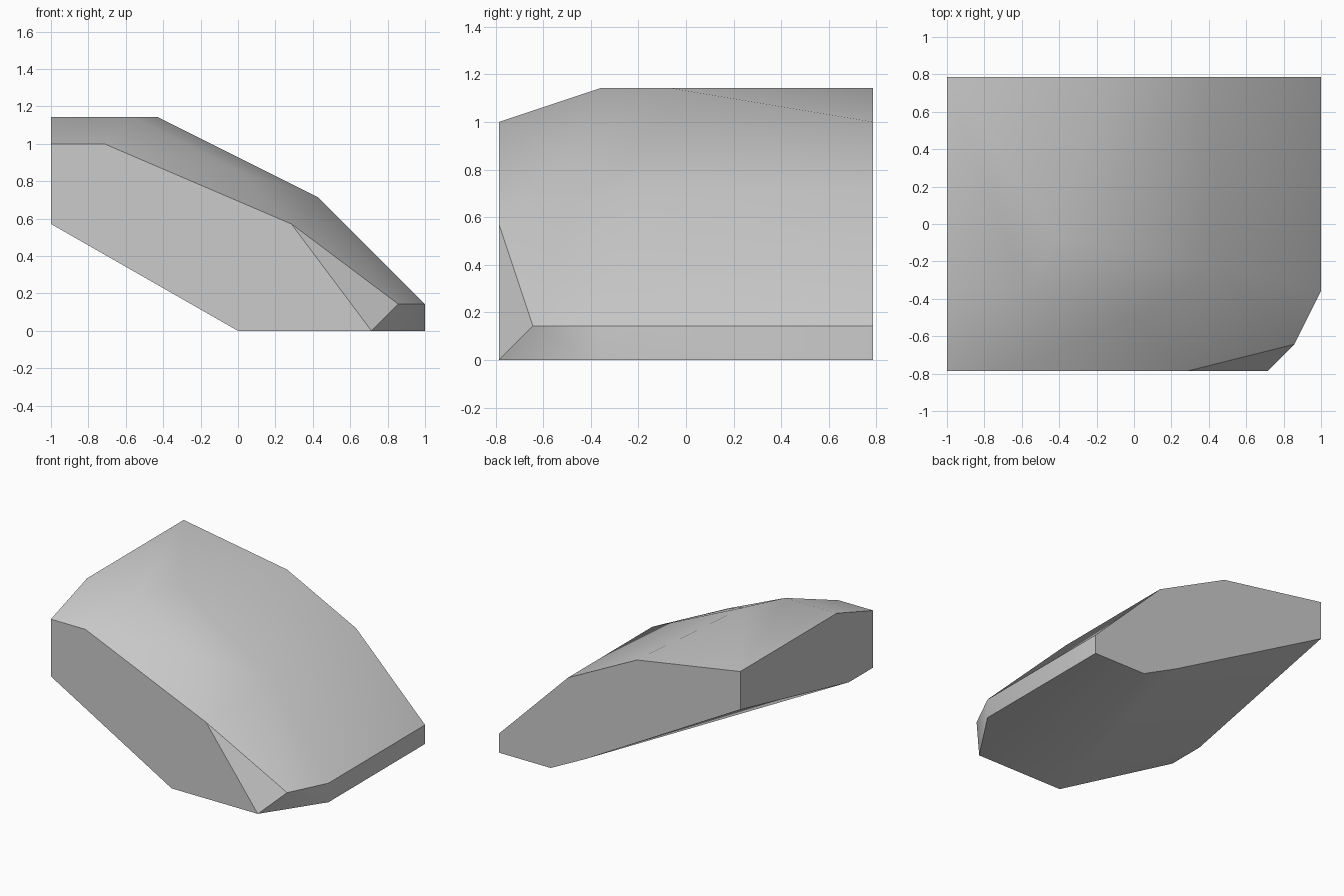
import bpy
import bmesh
import math
from mathutils import Vector

# Remove only the default cube
default_cube = bpy.data.objects.get("Cube")
if default_cube:
    bpy.data.objects.remove(default_cube, do_unlink=True)

# The block is laid out on a lattice of even steps
STEP = 1 / 7
DEPTH_STEPS = 11


def lattice_point(x, y, z):
    """Turn lattice steps into a position centred on the depth axis."""
    return Vector((x, y - DEPTH_STEPS / 2, z)) * STEP


def make_material(name, color):
    material = bpy.data.materials.new(name)
    material.use_nodes = True
    material.diffuse_color = color
    shader = material.node_tree.nodes["Principled BSDF"]
    shader.inputs["Base Color"].default_value = color
    shader.inputs["Roughness"].default_value = 0.8
    return material


# Flat front and back outlines, as (x, z) lattice steps
front_outline = [(-7, 4), (0, 0), (5, 0), (2, 4), (-5, 7), (-7, 7)]
back_outline = [(-7, 6), (2, 1), (4, 0), (7, 0), (7, 1), (3, 5), (-1, 7), (-7, 8)]

# Corners between the outlines: upper ridge, chamfered shoulder, side ends
ridge = [(-7, 3, 8), (-3, 5, 8), (3, 4, 5)]
shoulder = [(-4, 3, 8), (0, 2, 6), (2, 3, 5), (6, 1, 1)]
ends = [(-7, 2, 4), (7, 3, 0), (7, 3, 1)]

corners = [(x, 0, z) for x, z in front_outline]
corners += [(x, DEPTH_STEPS, z) for x, z in back_outline]
corners += ridge + shoulder + ends


def make_hull(name, points, material):
    """Wrap a closed faceted skin around the points and merge flat areas."""
    bm = bmesh.new()
    for point in points:
        bm.verts.new(lattice_point(*point))
    hull = bmesh.ops.convex_hull(bm, input=bm.verts[:])
    loose = {v for key in ("geom_interior", "geom_unused") for v in hull[key]
             if isinstance(v, bmesh.types.BMVert) and not v.link_faces}
    bmesh.ops.delete(bm, geom=list(loose), context="VERTS")
    bmesh.ops.dissolve_limit(bm, angle_limit=math.radians(1),
                             verts=bm.verts[:], edges=bm.edges[:])
    bmesh.ops.recalc_face_normals(bm, faces=bm.faces[:])
    mesh = bpy.data.meshes.new(name)
    bm.to_mesh(mesh)
    bm.free()
    mesh.materials.append(material)
    block = bpy.data.objects.new(name, mesh)
    bpy.context.collection.objects.link(block)
    return block


# Stone block with soft shallow ridges and crisp outer edges
stone_grey = make_material("stone_grey", (0.6, 0.6, 0.6, 1))
block = make_hull("rock_block", corners, stone_grey)

bpy.ops.object.select_all(action="DESELECT")
block.select_set(True)
bpy.context.view_layer.objects.active = block
bpy.ops.object.shade_smooth_by_angle(angle=math.radians(35))
